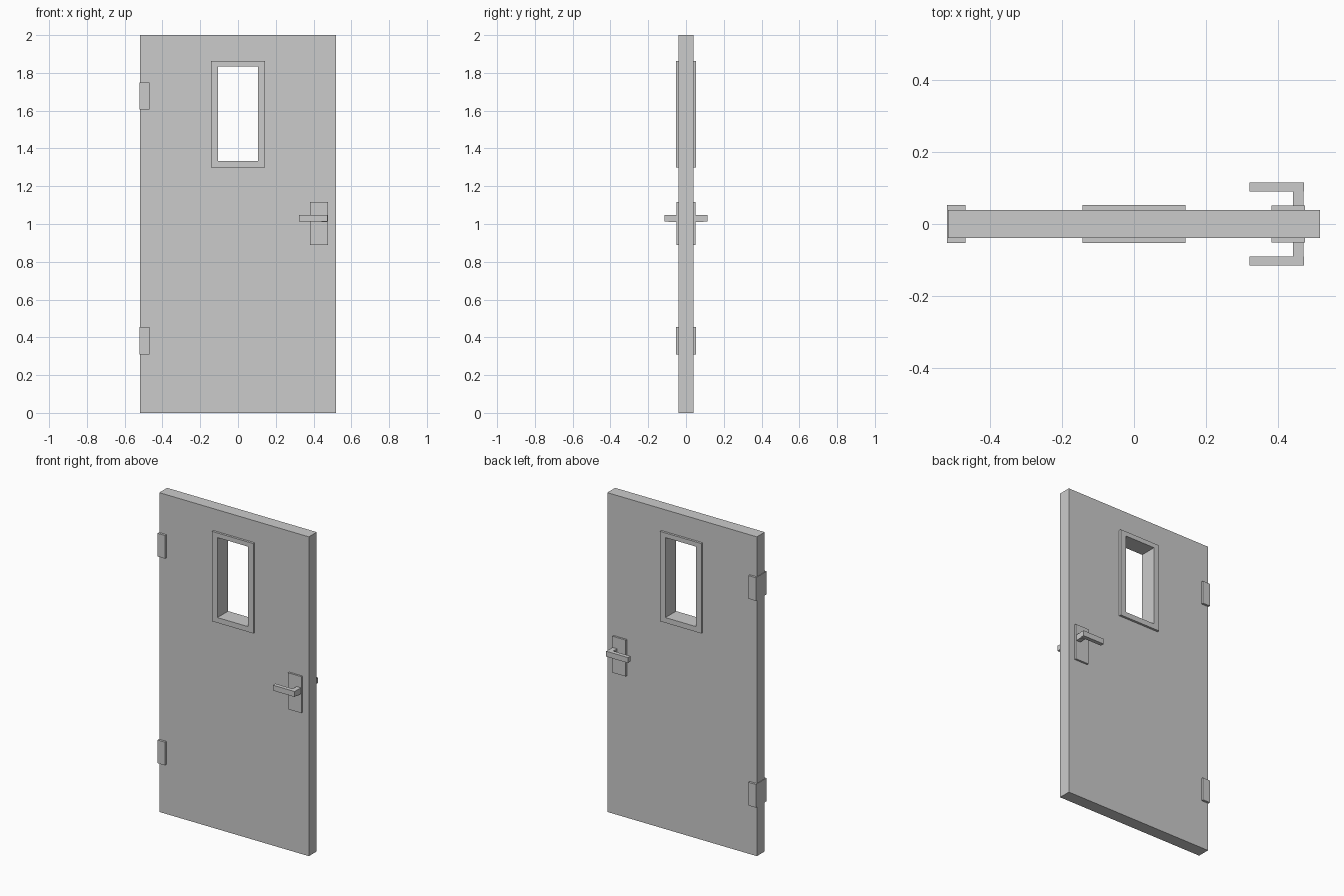
import bpy, bmesh

if "Cube" in bpy.data.objects:
    bpy.data.objects.remove(bpy.data.objects["Cube"])


def make_object(name, bm):
    bmesh.ops.recalc_face_normals(bm, faces=bm.faces)
    mesh = bpy.data.meshes.new(name)
    bm.to_mesh(mesh)
    bm.free()
    obj = bpy.data.objects.new(name, mesh)
    bpy.context.collection.objects.link(obj)
    return obj


def box(name, x0, x1, y0, y1, z0, z1):
    bm = bmesh.new()
    bmesh.ops.create_cube(bm, size=1)
    for v in bm.verts:
        v.co = ((x0 + x1) / 2 + v.co.x * (x1 - x0),
                (y0 + y1) / 2 + v.co.y * (y1 - y0),
                (z0 + z1) / 2 + v.co.z * (z1 - z0))
    return make_object(name, bm)


def slab_with_hole(name, outer, inner, half):
    """Rectangular slab in the xz plane with a rectangular through hole."""
    bm = bmesh.new()
    loops = []
    for y in (-half, half):
        for x0, x1, z0, z1 in (outer, inner):
            pts = ((x0, z0), (x1, z0), (x1, z1), (x0, z1))
            loops.append([bm.verts.new((x, y, z)) for x, z in pts])
    front_out, front_in, back_out, back_in = loops
    for a, b in ((front_out, front_in), (back_out, back_in),
                 (front_out, back_out), (front_in, back_in)):
        for i in range(4):
            j = (i + 1) % 4
            bm.faces.new((a[i], a[j], b[j], b[i]))
    return make_object(name, bm)


def mirror_y(obj):
    mod = obj.modifiers.new("Mirror", 'MIRROR')
    mod.use_axis = (False, True, False)


# door leaf, with the opening hidden behind the window frame
slab_with_hole("door_leaf", (-0.518, 0.518, 0, 2), (-0.124, 0.124, 1.318, 1.848), 0.039)

# window frame lining the opening
slab_with_hole("window_frame", (-0.143, 0.143, 1.30, 1.863), (-0.105, 0.105, 1.333, 1.834), 0.053)

# hinges wrapping the left edge
for name, z in (("lower_hinge", 0.31), ("upper_hinge", 1.605)):
    box(name, -0.521, -0.469, -0.053, 0.053, z, z + 0.145)

# handle hardware on both faces
mirror_y(box("handle_plate", 0.382, 0.476, -0.051, -0.036, 0.889, 1.117))
mirror_y(box("handle_stem", 0.442, 0.472, -0.092, -0.045, 1.010, 1.047))
mirror_y(box("handle_lever", 0.322, 0.4725, -0.115, -0.09, 1.014, 1.048))
